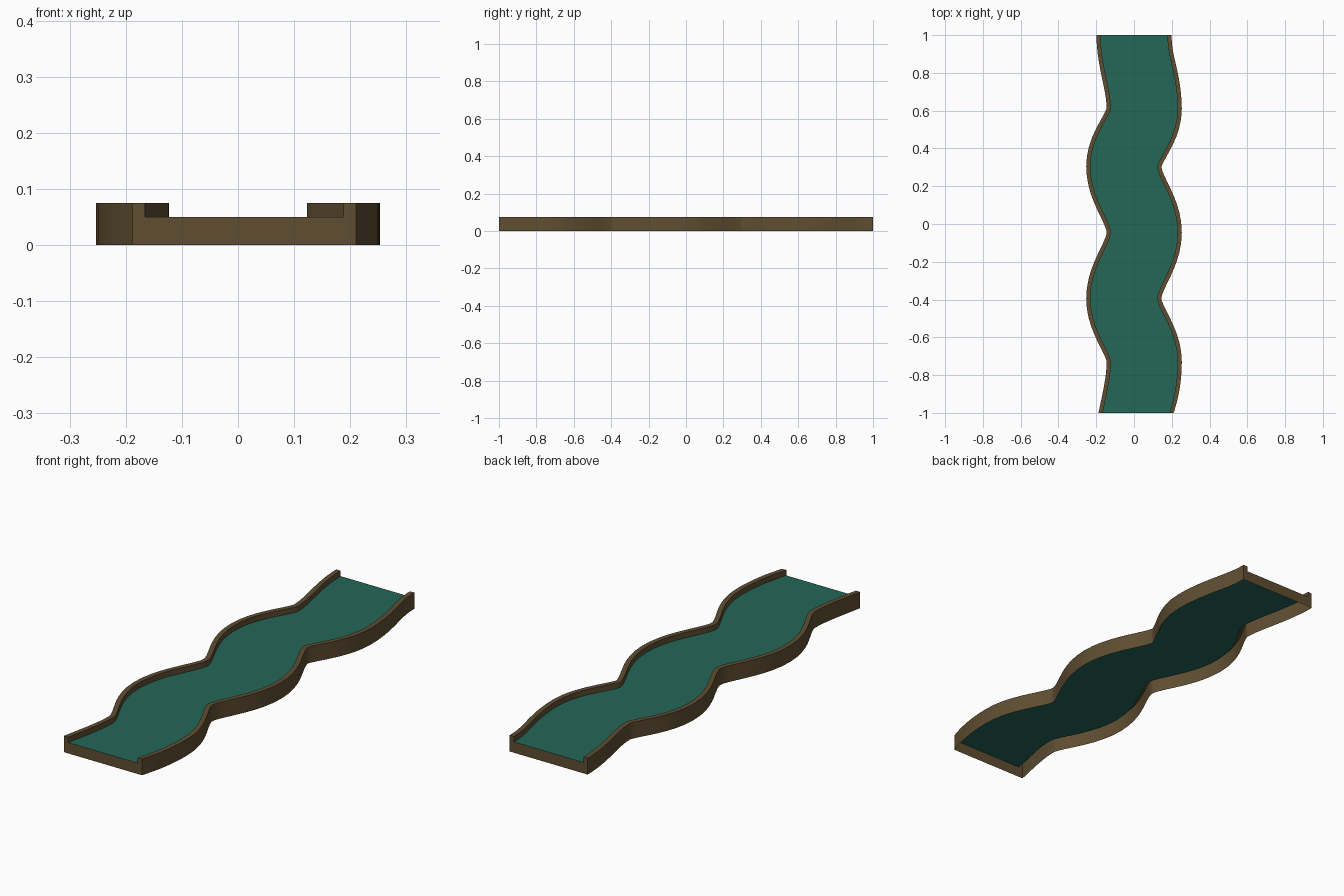
import bpy, math

if "Cube" in bpy.data.objects:
    bpy.data.objects.remove(bpy.data.objects["Cube"])

OUT, INN = 0.199, 0.177          # half widths: outside of rails, inside of rails
FLOOR_Z, RAIL_Z = 0.05, 0.075
# Bend points of the lane centre line (y, x)
BENDS = [(-1, 0.011), (-0.73, 0.054), (-0.395, -0.054), (-0.045, 0.054),
         (0.305, -0.054), (0.61, 0.054), (1, 0.0)]
STEPS = 12


def material(name, rgb):
    m = bpy.data.materials.new(name)
    m.diffuse_color = (*rgb, 1)
    m.use_nodes = True
    m.node_tree.nodes["Principled BSDF"].inputs["Base Color"].default_value = m.diffuse_color
    return m


wood = material("brown wood", (0.115, 0.076, 0.032))
felt = material("green felt", (0.018, 0.135, 0.095))


def centre(y):
    for i in range(len(BENDS) - 1):
        (y0, x0), (y1, x1) = BENDS[i], BENDS[i + 1]
        if y <= y1 + 1e-9:
            t = (y - y0) / (y1 - y0)
            k = math.sin(t * math.pi / 2) if i == 0 else (1 - math.cos(math.pi * t)) / 2
            return x0 + (x1 - x0) * k
    return BENDS[-1][1]


# Cross-section stations: (centre x, y, sideways direction)
stations = []
ys = [a[0] + (b[0] - a[0]) * s / STEPS
      for a, b in zip(BENDS, BENDS[1:]) for s in range(STEPS)] + [1]
for y in ys:
    lo, hi = max(-1, y - 0.005), min(1, y + 0.005)
    slope = (centre(hi) - centre(lo)) / (hi - lo)
    slope *= min(1, (1 - abs(y)) / 0.25)      # ends are cut square
    n = math.hypot(1, slope)
    stations.append((centre(y), y, 1 / n, -slope / n))


def place(station, point):
    cx, cy, nx, ny = station
    off, z = point
    return (cx + off * nx, cy + off * ny, z)


def add(name, verts, faces, mat):
    me = bpy.data.meshes.new(name)
    me.from_pydata(verts, [], faces)
    me.materials.append(mat)
    ob = bpy.data.objects.new(name, me)
    bpy.context.collection.objects.link(ob)
    return ob


def loft(name, profile, mat):
    k = len(profile)
    verts = [place(s, p) for s in stations for p in profile]
    faces = [(i * k + j, i * k + j + 1, (i + 1) * k + j + 1, (i + 1) * k + j)
             for i in range(len(stations) - 1) for j in range(k - 1)]
    ob = add(name, verts, faces, mat)
    bpy.ops.object.select_all(action='DESELECT')
    bpy.context.view_layer.objects.active = ob
    ob.select_set(True)
    bpy.ops.object.shade_smooth_by_angle(angle=math.radians(35))


# Side rails, open underneath, and the playing surface
left = [(-OUT, 0), (-OUT, RAIL_Z), (-INN, RAIL_Z), (-INN, FLOOR_Z)]
right = [(-o, z) for o, z in reversed(left)]
loft("left_rail", left, wood)
loft("right_rail", right, wood)
loft("lane_floor", [(-INN, FLOOR_Z), (INN, FLOOR_Z)], felt)

# End walls: floor edge plus the two rail ends
for name, st, flip in (("front_end_wall", stations[0], True),
                       ("back_end_wall", stations[-1], False)):
    pts = [place(st, p) for p in left + right]
    order = list(range(8))
    add(name, pts, [order[::-1] if flip else order], wood)
